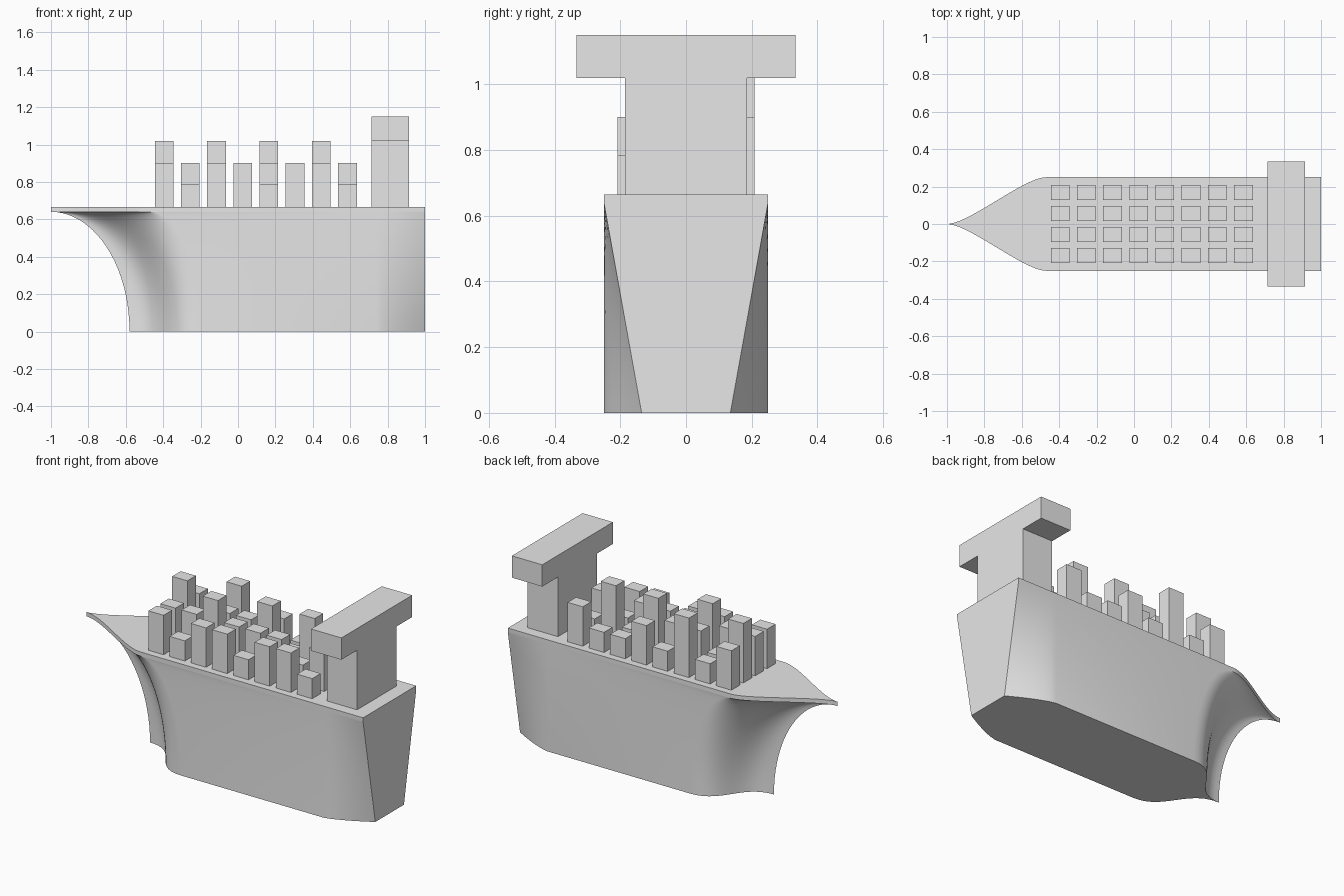
import bpy, bmesh, math
from mathutils import Vector
from mathutils.geometry import interpolate_bezier

cube = bpy.data.objects.get("Cube")
if cube:
    bpy.data.objects.remove(cube, do_unlink=True)

grey = bpy.data.materials.new("plain_grey")
grey.use_nodes = True
grey.diffuse_color = (0.8, 0.8, 0.8, 1)
grey.node_tree.nodes["Principled BSDF"].inputs["Base Color"].default_value = (0.8, 0.8, 0.8, 1)

HALF = 0.25      # half beam
FLARE = 0.64     # height where the flare meets the rim
DECK = 0.665


def finish(bm, name):
    bmesh.ops.recalc_face_normals(bm, faces=bm.faces)
    mesh = bpy.data.meshes.new(name)
    bm.to_mesh(mesh)
    bm.free()
    mesh.materials.append(grey)
    obj = bpy.data.objects.new(name, mesh)
    bpy.context.collection.objects.link(obj)
    return obj


def prism(name, outline, depth):
    """Extrude a closed 3D outline along a vector."""
    bm = bmesh.new()
    face = bm.faces.new([bm.verts.new(p) for p in outline])
    out = bmesh.ops.extrude_face_region(bm, geom=[face])
    verts = [g for g in out["geom"] if isinstance(g, bmesh.types.BMVert)]
    bmesh.ops.translate(bm, verts=verts, vec=depth)
    # Extruding keeps the starting face, which closes the solid
    return finish(bm, name)


def waterline(z):
    """Closed hull outline at one height."""
    t = min(z / FLARE, 1)
    bulge = math.sqrt(max(0, 1 - t * t))
    stem = -1 + 0.42 * bulge
    shoulder = -0.47 + 0.27 * bulge
    handle = (shoulder - stem) * (0.22 + 0.33 * bulge)
    side = interpolate_bezier(Vector((stem, 0, z)), Vector((stem + handle, 0, z)),
                              Vector((shoulder - handle, HALF, z)), Vector((shoulder, HALF, z)), 20)
    # Side tapering into the transom, most at the keel
    for i in range(9):
        u = i / 8
        side.append(Vector((0.74 + 0.26 * u, HALF - 0.115 * (1 - t) * u ** 1.3, z)))
    return side + [Vector((p.x, -p.y, z)) for p in reversed(side[1:])]


# Hull: lofted waterlines, closed by keel and deck
bm = bmesh.new()
levels = [FLARE * math.sin(math.pi / 2 * i / 20) for i in range(21)] + [DECK]
rings = [[bm.verts.new(p) for p in waterline(z)] for z in levels]
for low, high in zip(rings, rings[1:]):
    n = len(low)
    for i in range(n):
        j = (i + 1) % n
        bm.faces.new((low[i], low[j], high[j], high[i]))
bm.faces.new(rings[0])
bm.faces.new(rings[-1])
hull = finish(bm, "hull")
bpy.ops.object.select_all(action='DESELECT')
hull.select_set(True)
bpy.context.view_layer.objects.active = hull
bpy.ops.object.shade_smooth_by_angle(angle=math.radians(30))

# Bridge: T-shaped tower with overhanging wings
half_tee = [(0.185, DECK), (0.185, 1.02), (0.333, 1.02), (0.333, 1.15)]
tee = half_tee + [(-y, z) for y, z in reversed(half_tee)]
prism("bridge", [(0.715, y, z) for y, z in tee], (0.2, 0, 0))

# Container stacks: rows from right to left, columns from bow to stern
tops = {"S": 0.785, "M": 0.9, "L": 1.02}
rows = ["MSMMSMMS", "MMLMMMSM", "LSMMLSLS", "MSLSMSSM"]
for r, row in enumerate(rows):
    for c, size in enumerate(row):
        x, y = -0.395 + 0.14 * c, -0.168 + 0.112 * r
        base = [(x + sx * 0.05, y + sy * 0.04, DECK)
                for sx, sy in ((-1, -1), (1, -1), (1, 1), (-1, 1))]
        prism(f"container_stack_{r + 1}_{c + 1}", base, (0, 0, tops[size] - DECK))
